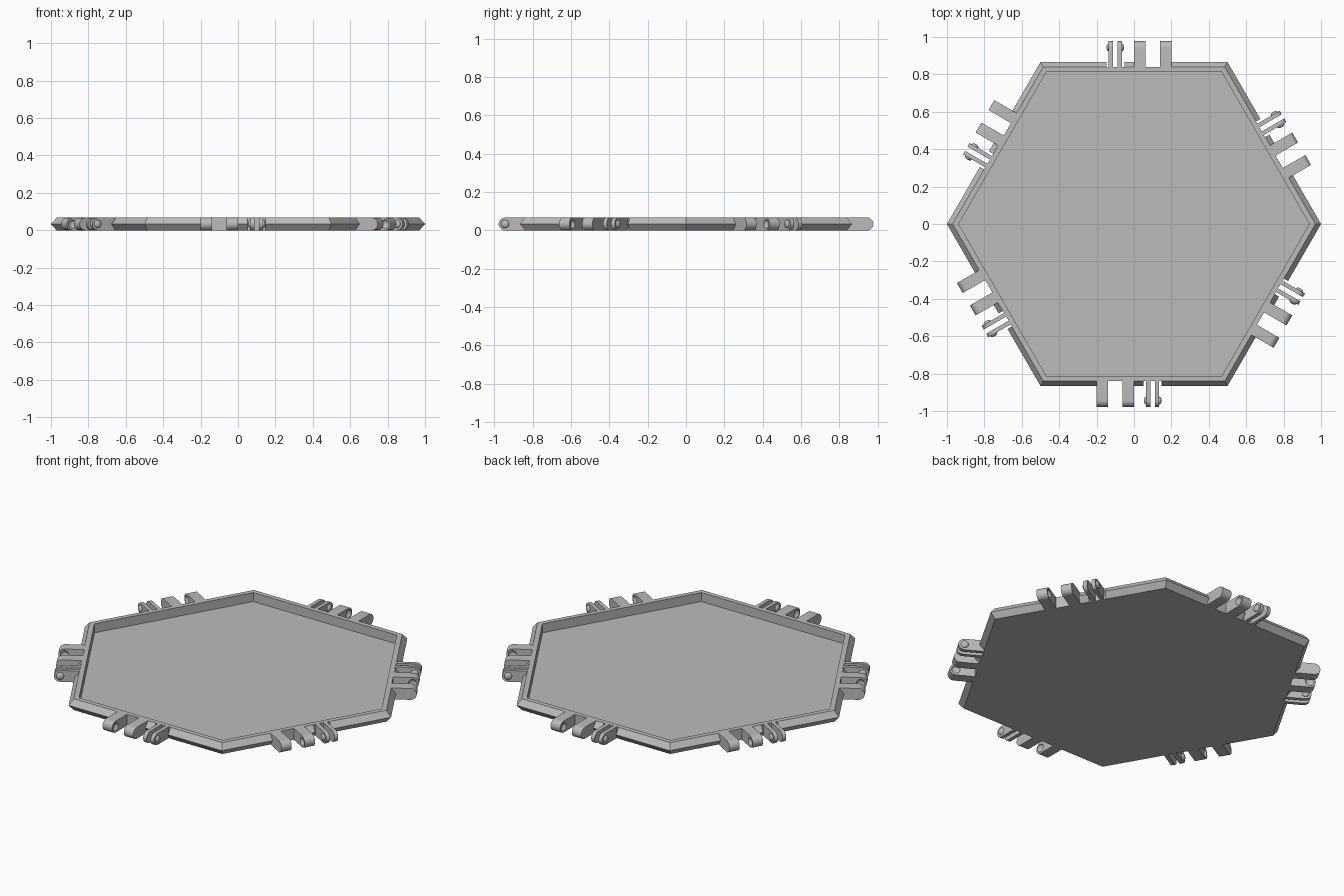
import bpy, bmesh, math
from mathutils import Matrix

if "Cube" in bpy.data.objects:
    bpy.data.objects.remove(bpy.data.objects["Cube"], do_unlink=True)

HEIGHT = 0.067
MID = HEIGHT / 2
FLOOR = 0.014
APOTHEM = math.sqrt(3) / 2      # rim at its widest
LIP = 0.84                      # outer edge of the flat rim top
WALL = 0.812                    # inside wall of the tray
PIN_Y = 0.944                   # hinge axis

grey = bpy.data.materials.new("light grey plastic")
grey.use_nodes = True
colour = (0.5, 0.5, 0.5, 1)
grey.diffuse_color = colour
grey.node_tree.nodes["Principled BSDF"].inputs["Base Color"].default_value = colour


def make_object(name, bm):
    bmesh.ops.recalc_face_normals(bm, faces=bm.faces)
    mesh = bpy.data.meshes.new(name)
    bm.to_mesh(mesh)
    bm.free()
    mesh.materials.append(grey)
    obj = bpy.data.objects.new(name, mesh)
    bpy.context.scene.collection.objects.link(obj)
    return obj


def shade(obj):
    obj.data.shade_smooth()
    obj.data.set_sharp_from_angle(angle=math.radians(30))


def subtract(obj, cutter):
    cutter.hide_render = True
    mod = obj.modifiers.new("cut", "BOOLEAN")
    mod.operation = "DIFFERENCE"
    mod.solver = "EXACT"
    mod.object = cutter
    graph = bpy.context.evaluated_depsgraph_get()
    graph.update()
    cut_mesh = bpy.data.meshes.new_from_object(obj.evaluated_get(graph))
    obj.modifiers.clear()
    obj.data = cut_mesh


def add_box(bm, x0, x1, y0, y1, turn):
    place = Matrix.Translation(((x0 + x1) / 2, (y0 + y1) / 2, MID))
    size = Matrix.Diagonal((x1 - x0, y1 - y0, 0.3, 1))
    bmesh.ops.create_cube(bm, size=1, matrix=turn @ place @ size)


def add_lens(bm, x, radius, depth):
    place = Matrix.Translation((x, PIN_Y, MID))
    size = Matrix.Diagonal((depth, radius, radius, 1))
    bmesh.ops.create_uvsphere(bm, u_segments=24, v_segments=16, radius=1,
                              matrix=place @ size)


def add_knuckle(bm, x0, x1):
    # round-ended bar, extruded along the hinge axis
    points = [(LIP - 0.002, 0), (LIP - 0.002, HEIGHT)]
    for i in range(17):
        a = math.pi / 2 - math.pi * i / 16
        points.append((PIN_Y + MID * math.cos(a), MID + MID * math.sin(a)))
    face = bm.faces.new([bm.verts.new((x0, y, z)) for y, z in points])
    side = bmesh.ops.extrude_face_region(bm, geom=[face])["geom"]
    verts = [v for v in side if isinstance(v, bmesh.types.BMVert)]
    bmesh.ops.translate(bm, verts=verts, vec=(x1 - x0, 0, 0))


# Hexagonal tray: rings joined from the underside, over the rim, to the floor
bm = bmesh.new()
rings = []
for apothem, z in [(LIP, 0), (APOTHEM, MID), (LIP, HEIGHT), (WALL, HEIGHT), (WALL, FLOOR)]:
    r = apothem / APOTHEM
    rings.append([bm.verts.new((r * math.cos(k * math.pi / 3),
                                r * math.sin(k * math.pi / 3), z)) for k in range(6)])
for low, high in zip(rings, rings[1:]):
    for k in range(6):
        n = (k + 1) % 6
        bm.faces.new((low[k], low[n], high[n], high[k]))
bm.faces.new(rings[0])
bm.faces.new(rings[-1])
tray = make_object("hexagonal_tray", bm)

# Notches in the rim around each clip and between each pair of sockets
turns = [Matrix.Rotation(k * math.pi / 3, 4, "Z") for k in range(6)]
bm = bmesh.new()
for turn in turns:
    add_box(bm, -0.148, -0.052, LIP - 0.001, 1.0, turn)
    add_box(bm, 0.0615, 0.1385, LIP - 0.001, 1.0, turn)
notch_cutter = make_object("notch_cutter", bm)
subtract(tray, notch_cutter)
bpy.data.objects.remove(notch_cutter)

# Socket bars with facing dimples
bm = bmesh.new()
add_knuckle(bm, 0.0, 0.0615)
add_knuckle(bm, 0.1385, 0.2)
socket = make_object("hinge_socket", bm)
bm = bmesh.new()
for x in (0.0615, 0.1385):
    add_lens(bm, x, 0.023, 0.014)
dimple_cutter = make_object("dimple_cutter", bm)
subtract(socket, dimple_cutter)
bpy.data.objects.remove(dimple_cutter)

# Springy clip plates with domed pins on their outer faces
bm = bmesh.new()
add_knuckle(bm, -0.135, -0.113)
add_knuckle(bm, -0.087, -0.065)
for x in (-0.135, -0.065):
    add_lens(bm, x, 0.021, 0.012)
clip = make_object("hinge_clip", bm)

for part in (socket, clip):
    shade(part)
    for turn in turns[1:]:
        copy = part.copy()
        copy.matrix_world = turn
        bpy.context.scene.collection.objects.link(copy)
